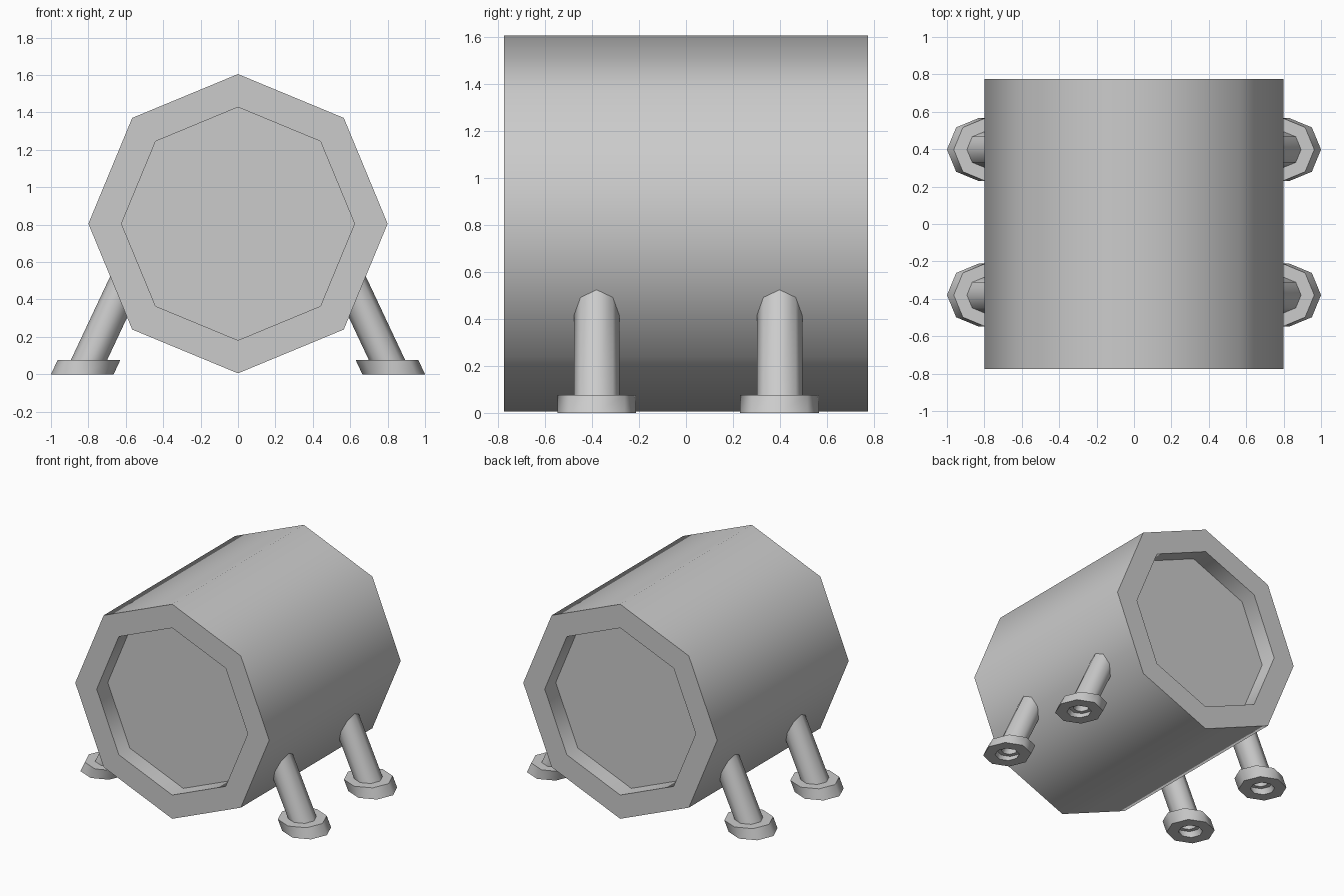
import bpy
import bmesh
from math import sin, cos, pi, radians
from mathutils import Matrix

cube = bpy.data.objects.get("Cube")
if cube:
    bpy.data.objects.remove(cube, do_unlink=True)

SIDES = 8
LEAN = 0.47          # sideways lean of a leg per unit of height
FOOT_X = 0.8325      # foot centre on the ground

grey = bpy.data.materials.new("plain grey")
grey.use_nodes = True
grey.diffuse_color = (0.6, 0.6, 0.6, 1)
grey.node_tree.nodes["Principled BSDF"].inputs["Base Color"].default_value = (0.6, 0.6, 0.6, 1)


def loft(name, sections, caps=True, transform=Matrix()):
    """Join octagons given as (radius, height) along local z."""
    bm = bmesh.new()
    rings = [[bm.verts.new((r * cos(2 * pi * i / SIDES), r * sin(2 * pi * i / SIDES), h))
              for i in range(SIDES)] for r, h in sections]
    for a, b in zip(rings, rings[1:]):
        for i in range(SIDES):
            j = (i + 1) % SIDES
            bm.faces.new((a[i], a[j], b[j], b[i]))
    if caps:
        bm.faces.new(rings[0])
        bm.faces.new(rings[-1])
    else:
        for i in range(SIDES):
            j = (i + 1) % SIDES
            bm.faces.new((rings[-1][i], rings[-1][j], rings[0][j], rings[0][i]))
    bm.transform(transform)
    bmesh.ops.recalc_face_normals(bm, faces=bm.faces)
    mesh = bpy.data.meshes.new(name)
    bm.to_mesh(mesh)
    bm.free()
    mesh.shade_smooth()
    mesh.set_sharp_from_angle(angle=radians(60))
    mesh.materials.append(grey)
    obj = bpy.data.objects.new(name, mesh)
    bpy.context.collection.objects.link(obj)
    return obj


# Barrel lying along y, with a recessed panel in each end
rim, panel, end, recess = 0.8, 0.623, 0.775, 0.645
loft("barrel",
     [(panel, -recess), (panel, -end), (rim, -end), (rim, end), (panel, end), (panel, recess)],
     transform=Matrix.Translation((0, 0, 0.805)) @ Matrix.Rotation(pi / 2, 4, "X"))

# Four splayed legs on ring feet, sheared so that their ends stay level
for side, sx in (("left", 1), ("right", -1)):
    for place, y in (("front", -0.38), ("back", 0.398)):
        shear = Matrix.Identity(4)
        shear[0][2] = -sx * LEAN
        pose = Matrix.Translation((sx * FOOT_X, y, 0)) @ shear
        # Leg with a small bore in its lower end
        loft(f"{place}_{side}_leg",
             [(0.055, 0.14), (0.055, 0.04), (0.097, 0.04), (0.097, 0.56)], transform=pose)
        # Foot ring
        loft(f"{place}_{side}_foot",
             [(0.085, 0), (0.1675, 0), (0.1675, 0.077), (0.085, 0.077)],
             caps=False, transform=pose)
